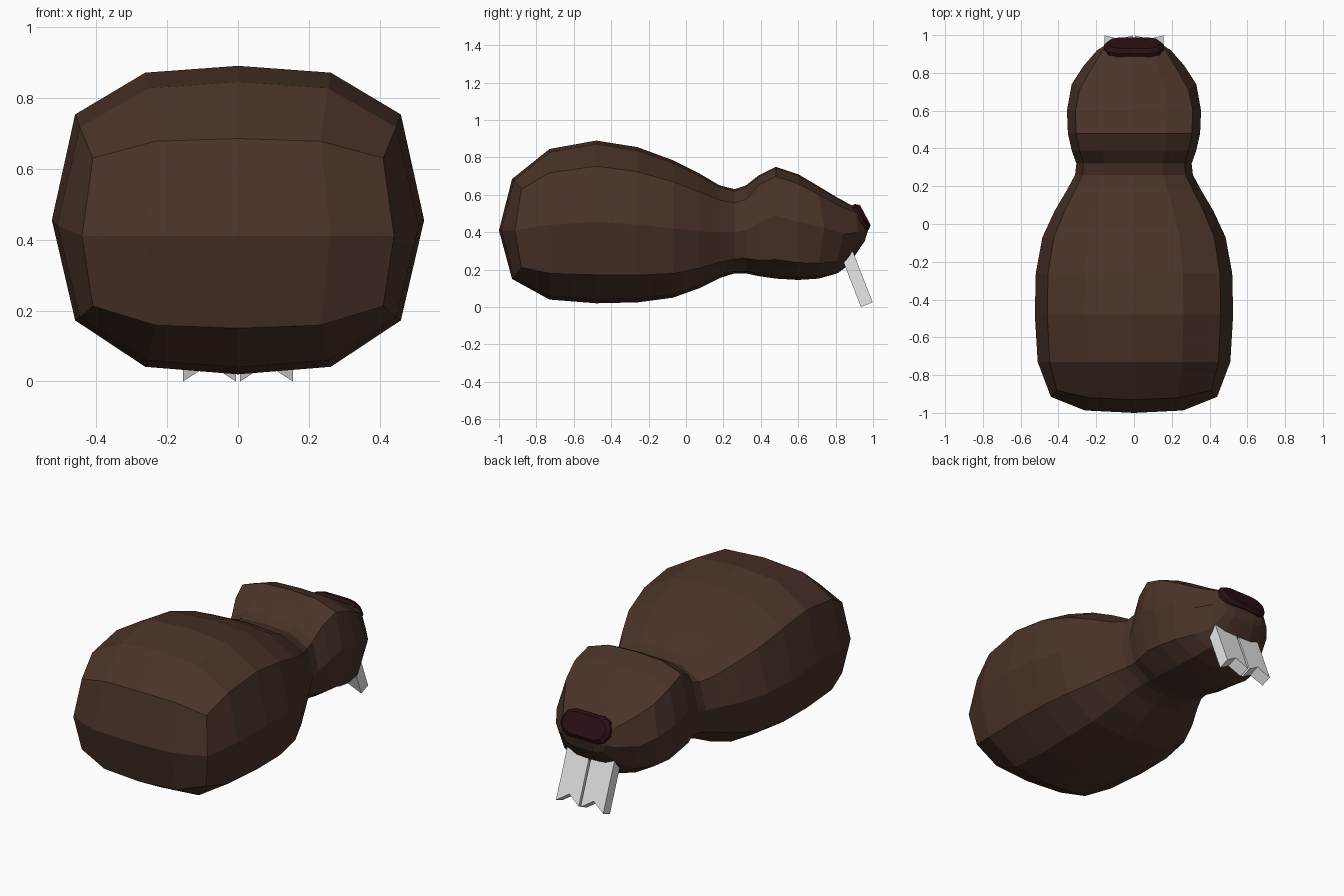
import bpy, bmesh
from mathutils import Vector, Matrix

if "Cube" in bpy.data.objects:
    bpy.data.objects.remove(bpy.data.objects["Cube"])


def material(name, rgb):
    m = bpy.data.materials.new(name)
    m.diffuse_color = (*rgb, 1)
    m.use_nodes = True
    m.node_tree.nodes["Principled BSDF"].inputs["Base Color"].default_value = m.diffuse_color
    return m


FUR = material("brown fur", (0.068, 0.033, 0.021))
NOSE = material("dark red nose", (0.024, 0.005, 0.007))
TOOTH = material("tooth white", (0.8, 0.8, 0.8))


def finish(bm, name, mat):
    bmesh.ops.recalc_face_normals(bm, faces=bm.faces)
    me = bpy.data.meshes.new(name)
    bm.to_mesh(me)
    bm.free()
    me.materials.append(mat)
    ob = bpy.data.objects.new(name, me)
    bpy.context.collection.objects.link(ob)


def bridge(bm, a, b):
    n = len(a)
    for i in range(n):
        j = (i + 1) % n
        bm.faces.new((a[i], a[j], b[j], b[i]))


# Body and head profile: y, top, middle height, bottom, half width
PROFILE = [
    (-.93, .685, .41, .15, .44), (-.73, .845, .44, .04, .51),
    (-.48, .89, .455, .02, .525), (-.26, .855, .44, .025, .52),
    (-.07, .785, .42, .05, .485), (.07, .715, .405, .10, .42),
    (.18, .65, .40, .155, .355), (.26, .63, .40, .18, .312),
    (.32, .65, .41, .18, .305), (.39, .705, .45, .165, .33),
    (.48, .75, .49, .152, .35), (.60, .71, .455, .145, .355),
    (.71, .645, .425, .152, .33), (.81, .585, .39, .18, .265),
    (.89, .53, .40, .225, .195), (.955, .475, .41, .352, .14),
]


def ring_points(y, top, mid, bottom, w):
    rump, head, muzzle = y < -.9, y > .35, .7 < y < .92
    upper = .8 if rump or head else .685         # how high the corners sit
    lower = .76 if rump else .7 if head else .65
    wc = w * (.93 if rump else .875)
    zu, zl = mid + upper * (top - mid), mid - lower * (mid - bottom)
    inset = .05 if rump else 0
    tilt = .02 if .85 < y < .92 else 0
    ym = y + (.015 if rump else .03 if muzzle else 0)
    yt, yb, k = y + tilt, y - tilt, .57 * wc
    half = [(0, yt, top), (k, yt + inset * .2, top - .14 * (top - zu)),
            (wc, yt + inset, zu), (w, ym, mid), (wc, yb + inset, zl),
            (k, yb + inset * .2, bottom + .14 * (zl - bottom)), (0, yb, bottom)]
    return half + [(-px, py, pz) for px, py, pz in half[5:0:-1]]


def end_cap(bm, v, y, z, y_in, x_in):
    # two rows of four faces with a bulging centre line
    mid = [v[9]] + [bm.verts.new(p) for p in
                    ((-x_in, y_in, z), (0, y, z), (x_in, y_in, z))] + [v[3]]
    top = [v[10], v[11], v[0], v[1], v[2]]
    bot = [v[8], v[7], v[6], v[5], v[4]]
    for i in range(4):
        bm.faces.new((top[i], top[i + 1], mid[i + 1], mid[i]))
        bm.faces.new((mid[i], mid[i + 1], bot[i + 1], bot[i]))


bm = bmesh.new()
loops = [[bm.verts.new(p) for p in ring_points(*row)] for row in PROFILE]
for a, b in zip(loops, loops[1:]):
    bridge(bm, a, b)
end_cap(bm, loops[0], -1.0, .41, -.987, .26)
end_cap(bm, loops[-1], .977, .42, .974, .07)
finish(bm, "body_and_head", FUR)

# Nose: bevelled oval pad lying on the muzzle slope
bm = bmesh.new()
normal = Vector((0, .88, .47)).normalized()
up = Vector((0, -normal.z, normal.y))
basis = Matrix((Vector((1, 0, 0)), up, normal)).transposed()
centre = Vector((0, .927, .475))
quarter = [(.09, .078), (.135, .06), (.158, .02)]
right = quarter + [(x, -z) for x, z in reversed(quarter)]
outline = right + [(-x, z) for x, z in reversed(right)]
pad = []
for depth, s in ((-.05, .8), (-.02, 1), (.015, 1), (.036, .78)):
    pad.append([bm.verts.new(centre + basis @ Vector((x * (.4 + .6 * s), z * s, depth)))
                for x, z in outline])
for a, b in zip(pad, pad[1:]):
    bridge(bm, a, b)
bm.faces.new(pad[0])
bm.faces.new(pad[-1])
finish(bm, "nose", NOSE)

# Front teeth: slanted slabs with a notched lower edge
slant = Vector((0, .093, -.24))
tooth = [(.006, -.15), (.006, 1), (.08, .8), (.155, 1), (.155, -.15)]
for side, name in ((-1, "left_tooth"), (1, "right_tooth")):
    bm = bmesh.new()
    sheets = []
    for y0, z0 in ((.842, .24), (.905, .265)):
        sheets.append([bm.verts.new(Vector((side * x, y0, z0)) + slant * t) for x, t in tooth])
    bridge(bm, *sheets)
    for s in sheets:
        bm.faces.new(s)
    finish(bm, name, TOOTH)
